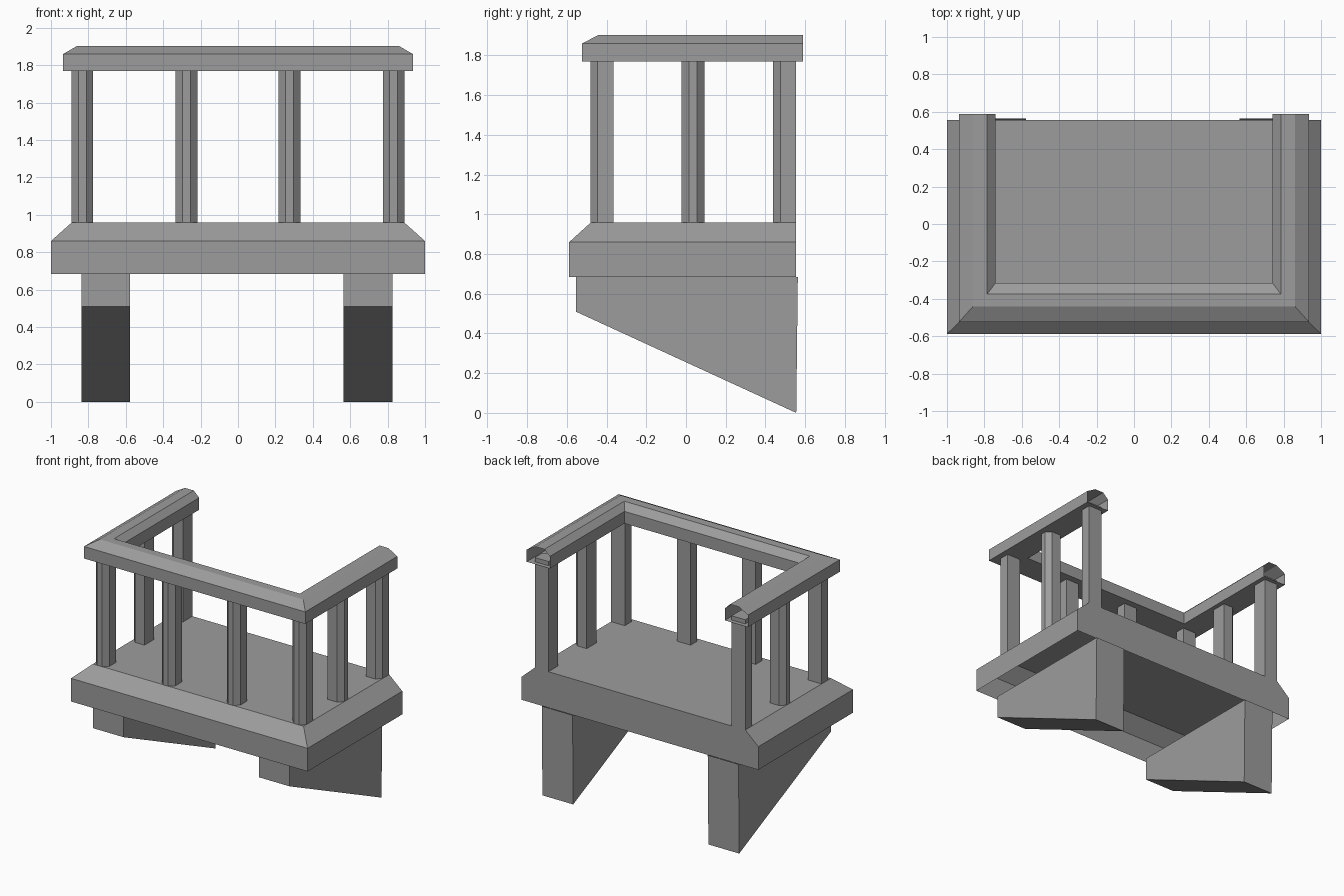
import bpy
import bmesh

if "Cube" in bpy.data.objects:
    bpy.data.objects.remove(bpy.data.objects["Cube"])

# Mid-grey stone for every part
stone = bpy.data.materials.new("stone")
stone.diffuse_color = (0.335, 0.335, 0.335, 1.0)
stone.use_nodes = True
stone.node_tree.nodes["Principled BSDF"].inputs["Base Color"].default_value = stone.diffuse_color

def make(name, verts, faces):
    me = bpy.data.meshes.new(name)
    me.from_pydata(verts, [], faces)
    me.materials.append(stone)
    bm = bmesh.new()
    bm.from_mesh(me)
    bmesh.ops.recalc_face_normals(bm, faces=bm.faces)
    bm.to_mesh(me)
    bm.free()
    ob = bpy.data.objects.new(name, me)
    bpy.context.collection.objects.link(ob)
    return ob

def prism(name, outline, place, a, b, skip=None):
    """Extrude a closed 2D outline from a to b; place maps (u, v, t) to xyz.
    skip leaves one side face open."""
    n = len(outline)
    verts = [place(u, v, t) for t in (a, b) for u, v in outline]
    faces = [(i, (i + 1) % n, n + (i + 1) % n, n + i) for i in range(n) if i != skip]
    faces += [tuple(range(n))[::-1], tuple(range(n, 2 * n))]
    return make(name, verts, faces)

def u_path(x, y, back, z):
    """Four points of a U that is open to the rear."""
    return [(-x, back, z), (-x, y, z), (x, y, z), (x, back, z)]

# Platform: hollow shell, sloped rim on three sides, open underneath
BACK = 0.555
rings = [u_path(1.0, -0.588, BACK, 0.683), u_path(1.0, -0.588, BACK, 0.86),
         u_path(0.89, -0.48, BACK, 0.958)]
verts = [p for r in rings for p in r]
faces = [(r * 4 + i, r * 4 + i + 1, r * 4 + i + 5, r * 4 + i + 4)
         for r in range(2) for i in range(3)]
faces += [(8, 9, 10, 11), (3, 0, 4, 8, 11, 7)]
make("platform", verts, faces)

# Handrail: hollow tube swept round the U, open at both rear ends
section = [(0.935, -0.523, 1.768), (0.935, -0.523, 1.86), (0.86, -0.44, 1.903),
           (0.785, -0.375, 1.903), (0.74, -0.315, 1.86), (0.74, -0.315, 1.768)]
verts = [p for x, y, z in section for p in u_path(x, y, 0.588, z)]
n = len(section)
faces = [(r * 4 + i, r * 4 + i + 1, (r + 1) % n * 4 + i + 1, (r + 1) % n * 4 + i)
         for r in range(n) for i in range(3)]
make("handrail", verts, faces)

# Posts: square with chamfers on the outward corners
C, H = 0.037, 0.058
CORNERS = [(-1, -1), (1, -1), (1, 1), (-1, 1)]

def post(name, cx, cy, cut):
    pts = []
    for k, (sx, sy) in enumerate(CORNERS):
        x, y = cx + sx * H, cy + sy * H
        if (sx, sy) in cut:
            pair = [(x - sx * C, y), (x, y - sy * C)]
            pts += pair if k % 2 else pair[::-1]
        else:
            pts.append((x, y))
    prism(name, pts, lambda u, v, t: (u, v, t), 0.958, 1.80)

for s, side in ((-1, "left"), (1, "right")):
    post(f"front_post_{side}", s * 0.275, -0.424, [(-1, -1), (1, -1)])
    post(f"corner_post_{side}", s * 0.832, -0.424, [(-1, -1), (1, -1)])
    post(f"side_post_{side}", s * 0.832, 0.035, [(s, -1), (s, 1)])
    post(f"rear_post_{side}", s * 0.832, 0.497, [(s, -1)])

# Wedge brackets under the platform, open where they meet it
wedge = [(-0.555, 0.51), (0.555, 0.0), (0.563, 0.685), (-0.555, 0.685)]
for x0, side in ((-0.838, "left"), (0.565, "right")):
    prism(f"bracket_{side}", wedge, lambda u, v, t: (t, u, v), x0, x0 + 0.26, skip=2)
